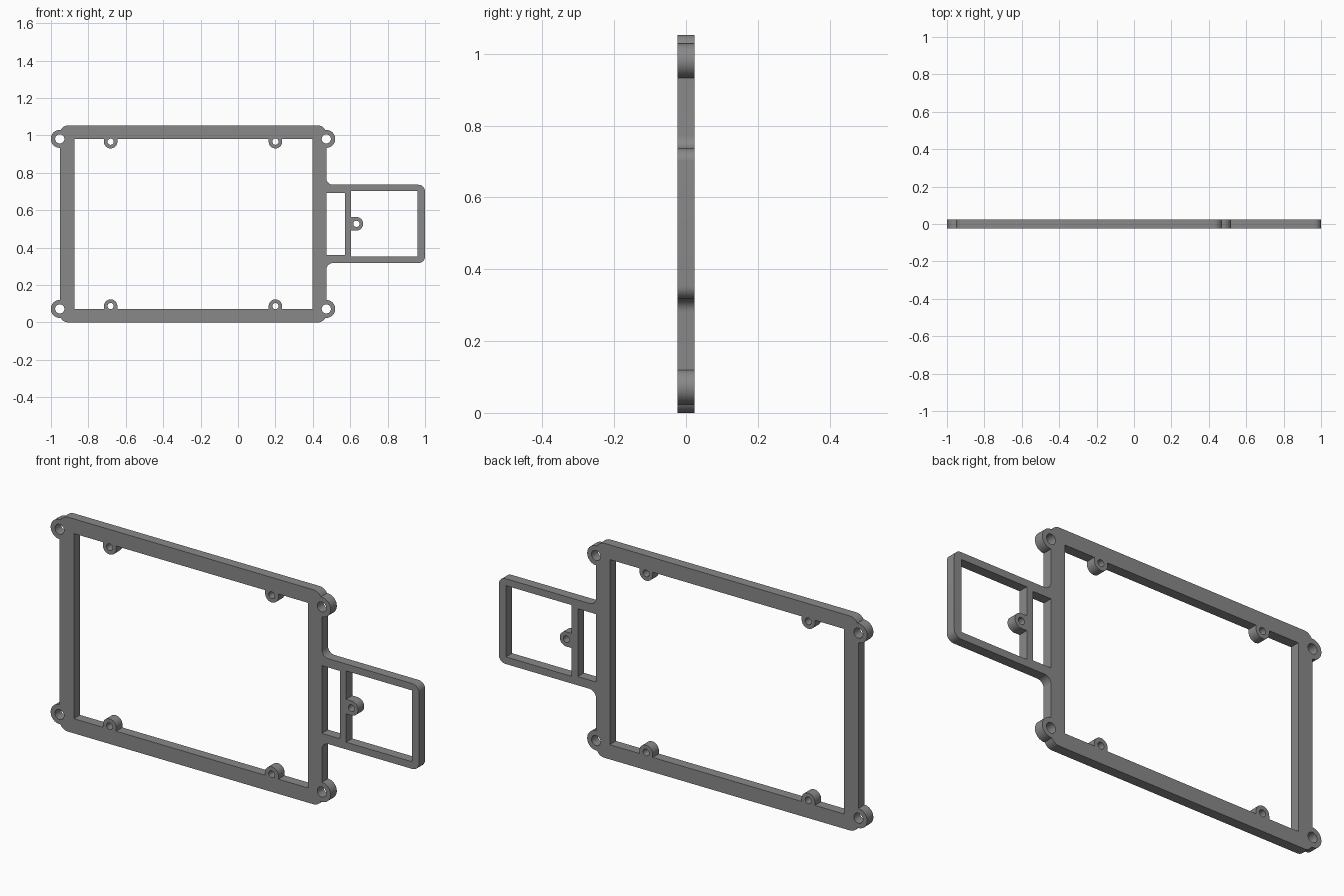
import bpy, bmesh, math

if "Cube" in bpy.data.objects:
    bpy.data.objects.remove(bpy.data.objects["Cube"])

HALF_DEPTH = 0.024
CX, CZ = -0.2405, 0.5265          # centre of the main frame
R_BOSS, R_HOLE = 0.036, 0.0165    # small screw bosses
R_EAR, R_EAR_HOLE = 0.048, 0.0245 # corner screw ears


def arc(x, z, r, a0, a1, n=16):
    """Points on an arc, angles in degrees."""
    return [(x + r * math.cos(math.radians(a0 + (a1 - a0) * i / n)),
             z + r * math.sin(math.radians(a0 + (a1 - a0) * i / n))) for i in range(n + 1)]


def circle(x, z, r, n=32):
    return arc(x, z, r, 0, 360, n)[:-1]


def flip_x(pts):
    return [(2 * CX - x, z) for x, z in reversed(pts)]


def flip_z(pts):
    return [(x, 2 * CZ - z) for x, z in reversed(pts)]


def plate(name, loops, mat):
    """Upright plate from an outline followed by its openings."""
    cu = bpy.data.curves.new(name, 'CURVE')
    cu.dimensions = '2D'
    cu.fill_mode = 'BOTH'
    cu.extrude = HALF_DEPTH
    for pts in loops:
        sp = cu.splines.new('POLY')
        sp.points.add(len(pts) - 1)
        for p, (x, z) in zip(sp.points, pts):
            p.co = (x, z, 0, 1)
        sp.use_cyclic_u = True
    ob = bpy.data.objects.new(name, cu)
    bpy.context.collection.objects.link(ob)
    ob.rotation_euler.x = math.pi / 2
    bpy.context.view_layer.objects.active = ob
    ob.select_set(True)
    bpy.ops.object.convert(target='MESH')
    ob = bpy.context.view_layer.objects.active
    bpy.ops.object.transform_apply(location=False, rotation=True, scale=False)
    bm = bmesh.new()
    bm.from_mesh(ob.data)
    bmesh.ops.remove_doubles(bm, verts=bm.verts, dist=1e-5)
    bmesh.ops.recalc_face_normals(bm, faces=bm.faces)
    bm.to_mesh(ob.data)
    bm.free()
    ob.data.materials.clear()
    ob.data.materials.append(mat)
    bpy.ops.object.shade_smooth_by_angle(angle=math.radians(30))
    return ob


grey = bpy.data.materials.new("mid_grey")
grey.diffuse_color = (0.25, 0.25, 0.25, 1)
grey.use_nodes = True
grey.node_tree.nodes["Principled BSDF"].inputs["Base Color"].default_value = grey.diffuse_color

# Outer outline: rounded corner running into a round screw ear
ear = (arc(0.427, 0.045, 0.045, -90, -27.4, 8)
       + arc(0.472, 0.072, R_EAR, -96, 90, 24)[1:])
right_bottom, right_top = ear, flip_z(ear)

# Side arm outline with fillets at the frame and rounded far corners
arm_half = (arc(0.508, 0.281, 0.036, 180, 90, 10)
            + arc(0.964, 0.353, 0.036, -90, 0, 10))
arm = arm_half + flip_z(arm_half)
outline = right_bottom + arm + right_top + flip_x(right_top) + flip_x(right_bottom)

# Main opening with four bosses growing inward
notches = []
for x in (-0.681, 0.2):
    notches += [(x - R_BOSS, 0.072)] + arc(x, 0.087, R_BOSS, 180, 0, 20) + [(x + R_BOSS, 0.072)]
bottom = [(-0.875, 0.072)] + notches + [(0.397, 0.072)]
opening = bottom + flip_z(bottom)

# Arm openings: narrow slot, and window with one boss on its left edge
slot = [(0.472, 0.36), (0.571, 0.36), (0.571, 0.693), (0.472, 0.693)]
window = ([(0.604, 0.352), (0.961, 0.352), (0.961, 0.702), (0.604, 0.702),
           (0.604, 0.527 + R_BOSS)]
          + arc(0.633, 0.527, R_BOSS, 90, -90, 20) + [(0.604, 0.527 - R_BOSS)])

# Screw holes
holes = [circle(x, z, R_EAR_HOLE) for x in (-0.953, 0.472) for z in (0.072, 0.981)]
holes += [circle(x, z, R_HOLE) for x in (-0.681, 0.2) for z in (0.087, 0.966)]
holes.append(circle(0.633, 0.527, R_HOLE))

plate("mounting_frame", [outline, opening, slot, window] + holes, grey)
